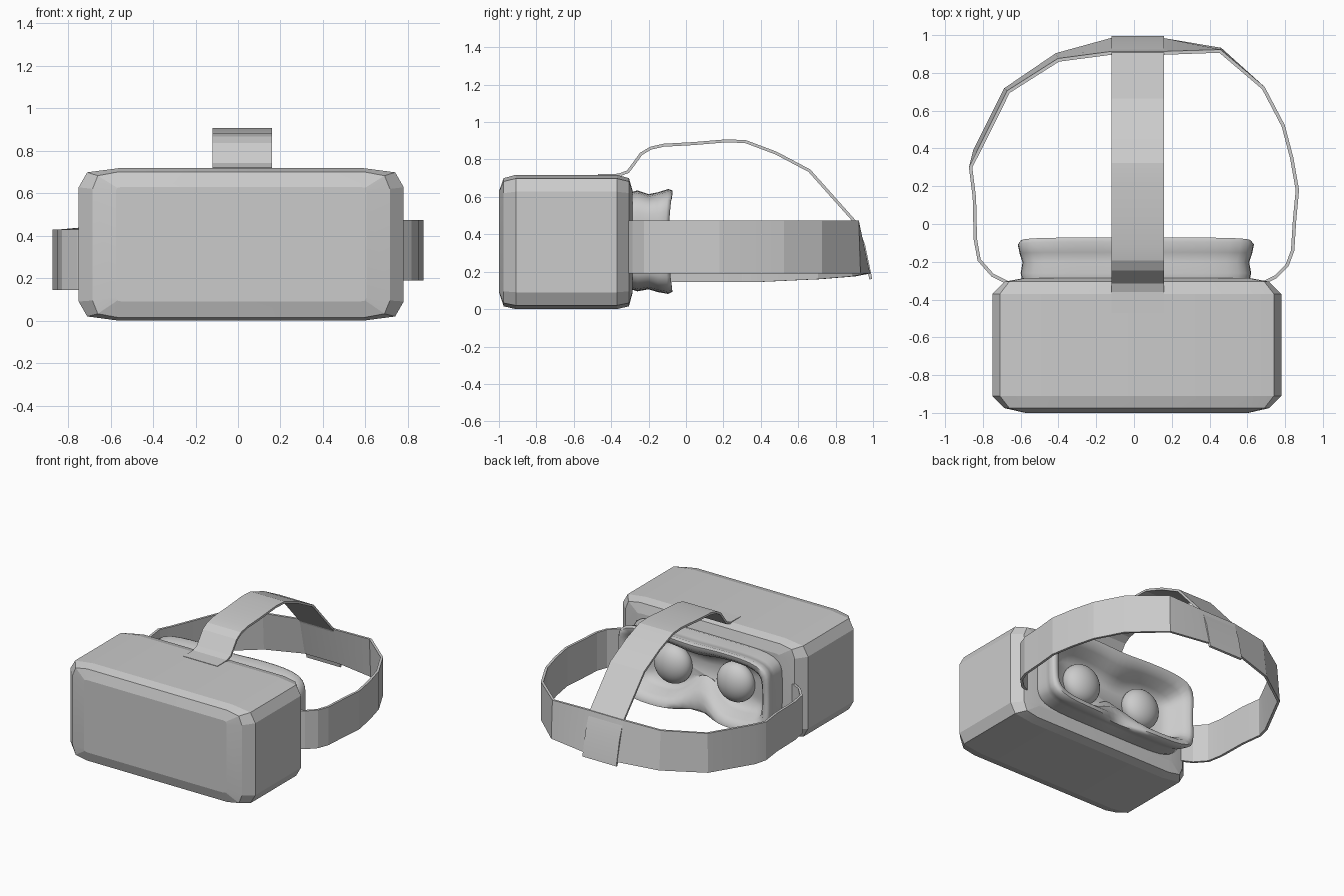
import bpy, bmesh, math
from mathutils import Vector

if "Cube" in bpy.data.objects:
    bpy.data.objects.remove(bpy.data.objects["Cube"])

grey = bpy.data.materials.new("light_grey")
grey.diffuse_color = (0.6, 0.6, 0.6, 1)
grey.use_nodes = True
grey.node_tree.nodes["Principled BSDF"].inputs["Base Color"].default_value = grey.diffuse_color


def finish(name, bm, angle=None):
    bmesh.ops.recalc_face_normals(bm, faces=bm.faces)
    me = bpy.data.meshes.new(name)
    bm.to_mesh(me)
    bm.free()
    me.materials.append(grey)
    ob = bpy.data.objects.new(name, me)
    bpy.context.collection.objects.link(ob)
    if angle:
        bpy.ops.object.select_all(action='DESELECT')
        ob.select_set(True)
        bpy.context.view_layer.objects.active = ob
        bpy.ops.object.shade_smooth_by_angle(angle=math.radians(angle))
    return ob


def loft(name, rings, angle=None, closed=False):
    """Skin a list of equal-length point loops, capping the ends."""
    bm = bmesh.new()
    vs = [[bm.verts.new(p) for p in r] for r in rings]
    n = len(vs[0])
    for a, b in zip(vs, vs[1:]):
        for i in range(n):
            bm.faces.new((a[i], a[(i + 1) % n], b[(i + 1) % n], b[i]))
    bm.faces.new(vs[0])
    bm.faces.new(vs[-1])
    return finish(name, bm, angle)


# headset body: chamfered box lofted front to back
def body_ring(y, hw, z0, z1, wide, tall):
    corner = [(hw - wide, 0), (hw - wide * .21, tall * .22), (hw, tall)]
    right = [(x, z1 - d) for x, d in corner] + [(x, z0 + d) for x, d in corner[::-1]]
    pts = right + [(-x, z) for x, z in right[::-1]]
    return [(x + .015, y, z) for x, z in pts]


loft("headset_body", [body_ring(*r) for r in [
    (-1.0, .59, .09, .63, .03, .02),
    (-.975, .70, .015, .70, .12, .08),
    (-.91, .765, .0, .718, .19, .09),
    (-.37, .765, .0, .718, .19, .09),
    (-.305, .70, .015, .70, .12, .08),
    (-.285, .59, .09, .63, .03, .02)]], 12)


# face cushion: rounded rectangle loops, out along the wall and back inside
def cushion_ring(y, hw, z0, z1, nose, dip, n=72):
    pts = []
    for i in range(n):
        t = 2 * math.pi * i / n
        c, s = math.cos(t), math.sin(t)
        p = (abs(c) ** 6 + abs(s) ** 6) ** (1 / 6)
        c, s = c / p, s / p
        x, z = hw * c, (z0 + z1) / 2 + (z1 - z0) / 2 * s
        g = math.exp(-(x / .15) ** 2)
        if s < 0:
            z += nose * g * -s
        else:
            z -= nose * .25 * g * s
        yy = y - dip * (g * max(0, -s) + .25 * (1 - s * s))
        pts.append((x + .01, yy, z))
    return pts


loft("face_cushion", [cushion_ring(*r) for r in [
    (-.31, .60, .11, .62, 0, 0), (-.26, .61, .095, .635, 0, 0),
    (-.2, .60, .105, .615, .01, .01), (-.15, .615, .09, .625, .02, .03),
    (-.095, .625, .08, .643, .03, .06), (-.072, .61, .09, .635, .04, .08),
    (-.075, .58, .12, .605, .06, .08), (-.12, .545, .15, .57, .10, .06),
    (-.2, .51, .165, .54, .14, .03), (-.255, .46, .19, .51, .14, 0),
    (-.265, .3, .28, .43, .03, 0)]], 60)

# lenses
for side, x in (("left", -.25), ("right", .27)):
    bm = bmesh.new()
    bmesh.ops.create_uvsphere(bm, u_segments=32, v_segments=20, radius=1)
    for v in bm.verts:
        v.co = Vector((x + v.co.x * .145, -.235 + v.co.y * .10, .36 + v.co.z * .145))
    finish(side + "_lens", bm, 60)


# straps: each station is a thin rectangular cross-section
# head band: x, y, top z, outward lean of the lower edge
band = [(.68, -.315, .475, 0), (.75, -.28, .475, 0), (.81, -.22, .475, 0), (.84, -.14, .475, 0),
        (.85, .02, .475, 0), (.865, .18, .475, 0), (.835, .35, .475, 0), (.79, .52, .475, 0),
        (.685, .72, .475, 0), (.455, .915, .475, .01), (.16, .905, .475, .07),
        (-.12, .905, .475, .07), (-.40, .868, .46, .03), (-.665, .70, .445, .02),
        (-.825, .38, .43, .02), (-.865, .30, .43, 0), (-.845, .14, .43, 0),
        (-.84, -.08, .43, 0), (-.82, -.19, .43, 0), (-.75, -.27, .43, 0), (-.66, -.315, .43, 0)]
rings = []
for i, (x, y, z, lean) in enumerate(band):
    a, b = band[max(i - 1, 0)], band[min(i + 1, len(band) - 1)]
    t = Vector((b[0] - a[0], b[1] - a[1], 0)).normalized()
    out = Vector((t.y, -t.x, 0))
    p, low = Vector((x, y, z)), Vector((x, y, z - .285)) + out * lean
    h = out * .009
    rings.append([p - h, p + h, low + h, low - h])
loft("head_band", rings, 12)

# top strap: y, z profile swept across x
path = [(-.47, .713), (-.36, .716), (-.31, .735), (-.28, .775), (-.24, .83), (-.19, .86), (-.12, .876),
        (.04, .885), (.22, .9), (.32, .895), (.48, .835), (.66, .74), (.78, .605), (.905, .465),
        (.95, .34), (.988, .16)]
rings = []
for i, (y, z) in enumerate(path):
    a, b = path[max(i - 1, 0)], path[min(i + 1, len(path) - 1)]
    t = Vector((0, b[0] - a[0], b[1] - a[1])).normalized()
    h = Vector((0, -t.z, t.y)) * .008
    p = Vector((0, y, z))
    l, r = Vector((-.12, 0, 0)), Vector((.16, 0, 0))
    rings.append([p + l + h, p + r + h, p + r - h, p + l - h])
loft("top_strap", rings, 12)
